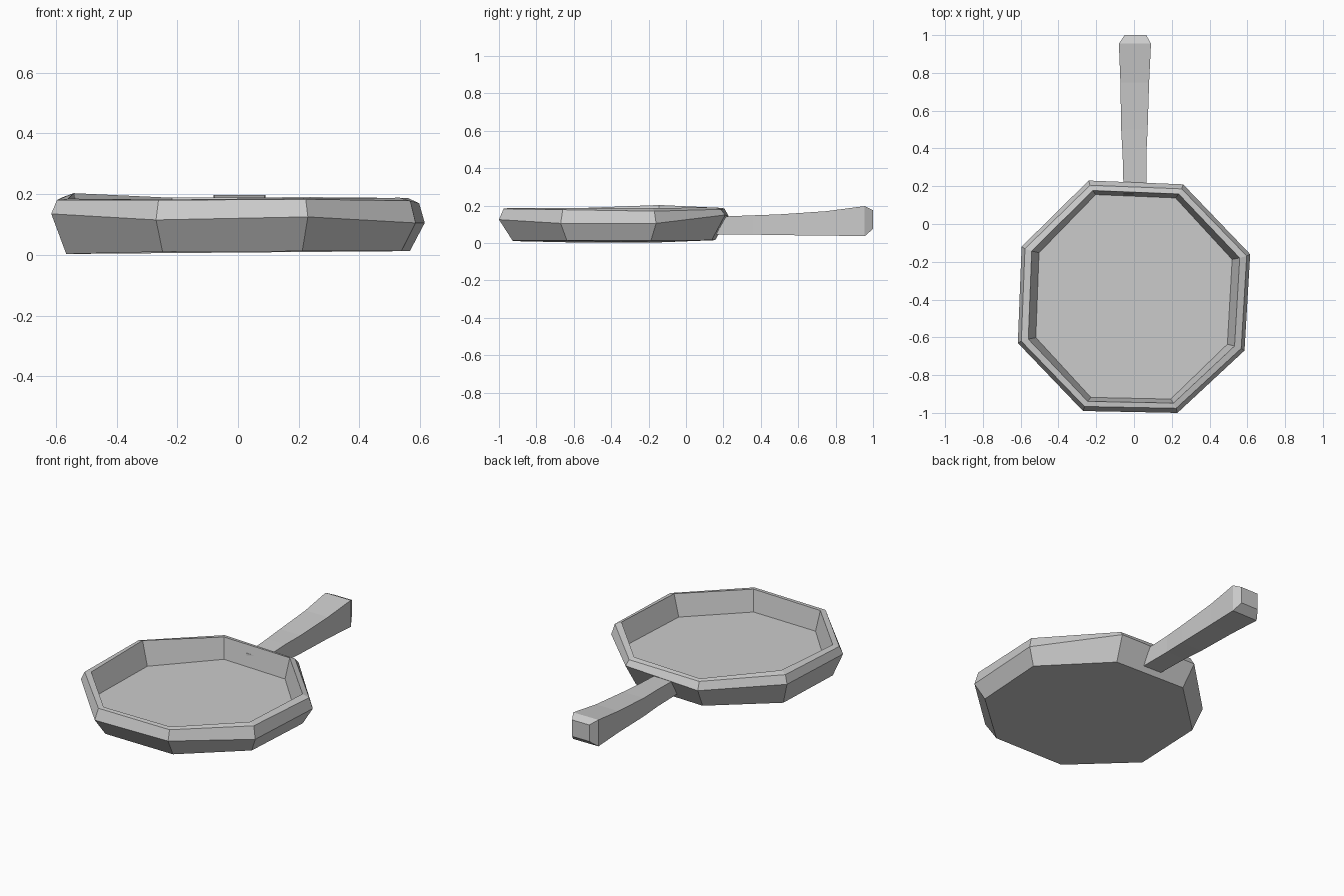
import bpy, bmesh


def loft(name, rings):
    """Skin equal-length point rings into a closed flat-shaded solid."""
    bm = bmesh.new()
    loops = [[bm.verts.new(p) for p in ring] for ring in rings]
    n = len(loops[0])
    for a, b in zip(loops, loops[1:]):
        for i in range(n):
            j = (i + 1) % n
            bm.faces.new((a[i], a[j], b[j], b[i]))
    bm.faces.new(loops[0])
    bm.faces.new(loops[-1])
    bmesh.ops.recalc_face_normals(bm, faces=bm.faces[:])
    mesh = bpy.data.meshes.new(name)
    bm.to_mesh(mesh)
    bm.free()
    obj = bpy.data.objects.new(name, mesh)
    bpy.context.collection.objects.link(obj)
    return obj


# Pan: slightly irregular hand-forged octagon
outline = [(-0.24, 0.23), (0.26, 0.21), (0.615, -0.16), (0.585, -0.67),
           (0.23, -1.0), (-0.27, -0.99), (-0.615, -0.63), (-0.595, -0.12)]
cy = -0.39
# x scale, y scale, heights around the ring
levels = [
    (0.92, 0.88, [0.015, 0.015, 0.012, 0.012, 0.012, 0.01, 0.003, 0.003]),
    (1.00, 1.00, [0.14, 0.15, 0.105, 0.105, 0.125, 0.115, 0.135, 0.14]),
    (0.97, 0.96, [0.185, 0.18, 0.17, 0.178, 0.183, 0.18, 0.18, 0.19]),
    (0.91, 0.915, [0.188, 0.19, 0.187, 0.188, 0.187, 0.182, 0.185, 0.203]),
    (0.845, 0.88, [0.065, 0.065, 0.06, 0.06, 0.06, 0.06, 0.055, 0.06]),
]
loft("pan", [[(x * sx, cy + (y - cy) * sy, z) for (x, y), z in zip(outline, zs)]
             for sx, sy, zs in levels])

# Handle: rectangular sections (y, x left, x right, z bottom, z top)
sections = [(0.16, -0.055, 0.065, 0.045, 0.14),
            (0.36, -0.06, 0.065, 0.045, 0.148),
            (0.50, -0.068, 0.072, 0.042, 0.153),
            (0.75, -0.072, 0.08, 0.04, 0.17),
            (0.955, -0.08, 0.09, 0.036, 0.197),
            (1.0, -0.05, 0.065, 0.075, 0.175)]
loft("handle", [[(l, y, b), (r, y, b), (r, y, t), (l, y, t)]
                for y, l, r, b, t in sections])
